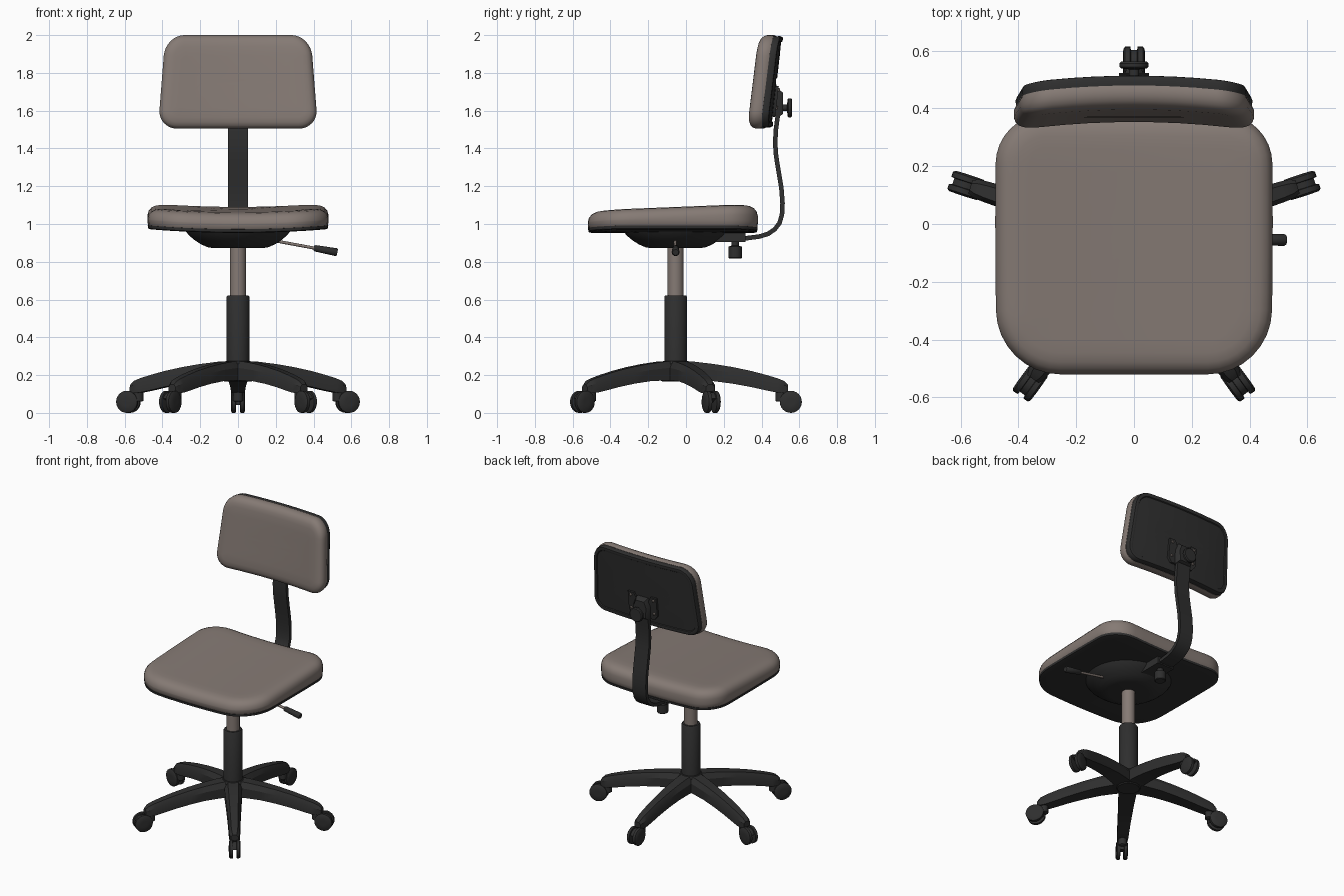
import bpy, bmesh, math
from mathutils import Vector, Matrix

if "Cube" in bpy.data.objects:
    bpy.data.objects.remove(bpy.data.objects["Cube"])


def material(name, rgb):
    m = bpy.data.materials.new(name)
    m.diffuse_color = (*rgb, 1)
    m.use_nodes = True
    m.node_tree.nodes["Principled BSDF"].inputs["Base Color"].default_value = m.diffuse_color
    return m


BLACK = material("black plastic", (0.028, 0.028, 0.028))
TAUPE = material("taupe", (0.235, 0.195, 0.175))
AXIS_Y = -0.055  # column centre


def loft(name, rings, mat, angle=40):
    """Skin closed rings of equal length, capping both ends."""
    bm = bmesh.new()
    rows = [[bm.verts.new(p) for p in ring] for ring in rings]
    n = len(rows[0])
    for a, b in zip(rows, rows[1:]):
        for i in range(n):
            j = (i + 1) % n
            bm.faces.new((a[i], a[j], b[j], b[i]))
    bm.faces.new(rows[0][::-1])
    bm.faces.new(rows[-1])
    bmesh.ops.recalc_face_normals(bm, faces=bm.faces)
    me = bpy.data.meshes.new(name)
    bm.to_mesh(me)
    bm.free()
    me.materials.append(mat)
    ob = bpy.data.objects.new(name, me)
    bpy.context.collection.objects.link(ob)
    bpy.ops.object.select_all(action='DESELECT')
    ob.select_set(True)
    bpy.context.view_layer.objects.active = ob
    bpy.ops.object.shade_smooth_by_angle(angle=math.radians(angle))
    return ob


def turned(name, profile, origin, axis, mat, n=28):
    """Round part: profile is (distance along axis, radius)."""
    q = Vector((0, 0, 1)).rotation_difference(Vector(axis).normalized())
    rings = [[Vector(origin) + q @ Vector((r * math.cos(2 * math.pi * i / n),
                                           r * math.sin(2 * math.pi * i / n), t))
              for i in range(n)] for t, r in profile]
    return loft(name, rings, mat)


def outline(hx, y0, y1, r_low, r_high, inset):
    """Rounded rectangle with subdivided straight edges."""
    hx, y0, y1 = hx - inset, y0 + inset, y1 - inset
    pts = []
    for sx, y, sy, r, a0 in ((1, y0, 1, r_low, -90), (1, y1, -1, r_high, 0),
                             (-1, y1, -1, r_high, 90), (-1, y0, 1, r_low, 180)):
        r = max(r - inset, 0.02)
        for k in range(9):
            a = math.radians(a0 + 90 * k / 8)
            pts.append(Vector((sx * (hx - r) + r * math.cos(a), y + sy * r + r * math.sin(a))))
    out = []
    for i, p in enumerate(pts):
        out.append(p)
        if i % 9 == 8:
            q = pts[(i + 1) % len(pts)]
            out += [p.lerp(q, k / 8) for k in range(1, 8)]
    return out


def padded(name, shape, layers, place, mat, angle=50):
    return loft(name, [[place(p.x, p.y, h) for p in outline(*shape, inset)]
                       for inset, h in layers], mat, angle)


# Seat: saddle-shaped cushion over a thin pan
def seat_place(x, y, h):
    rise = 0.02 * (x / 0.48) ** 2
    if h > 1.0:
        rise += 0.016 * max(-1, min(1, y / 0.4))
    return (x * (1 - 0.012 * (y / 0.45) ** 2), y, h + rise)


SEAT = (0.48, -0.52, 0.38, 0.22, 0.17)
padded("seat_cushion", SEAT,
       [(0.40, 0.965), (0.2, 0.965), (0.012, 0.965), (0.003, 0.975), (0, 1.0),
        (0, 1.02), (0.006, 1.042), (0.02, 1.06), (0.042, 1.072), (0.075, 1.078),
        (0.12, 1.08), (0.2, 1.08), (0.3, 1.08), (0.4, 1.08)], seat_place, TAUPE)
padded("seat_pan", SEAT,
       [(0.40, 0.953), (0.3, 0.953), (0.2, 0.953), (0.1, 0.953), (0.02, 0.953), (0.004, 0.957),
        (0.002, 0.972), (0.02, 0.974), (0.2, 0.974), (0.4, 0.974)], seat_place, BLACK)
turned("under_seat_bowl", [(0.872, 0.13), (0.877, 0.16), (0.892, 0.195), (0.915, 0.23),
                           (0.94, 0.26), (0.96, 0.275)], (0, AXIS_Y, 0), (0, 0, 1), BLACK, 40)


# Backrest: tilted, gently wrapped, narrower at the top
def back_place(x, z, h):
    x *= 1 - 0.075 * (z - 1.55) / 0.4
    return (x, 0.345 + h + 0.115 * (z - 1.505) - 0.03 * (x / 0.42) ** 2, z)


BACK = (0.42, 1.505, 2.0, 0.10, 0.11)
padded("backrest_cushion", BACK,
       [(0.23, 0), (0.17, 0), (0.11, 0), (0.06, 0.001), (0.035, 0.005), (0.017, 0.013),
        (0.006, 0.025), (0, 0.042), (0, 0.065), (0.006, 0.078), (0.1, 0.078), (0.23, 0.078)],
       back_place, TAUPE)
padded("backrest_shell", BACK,
       [(0.23, 0.074), (0.1, 0.074), (0.008, 0.074), (0.006, 0.1), (0.012, 0.112),
        (0.024, 0.114), (0.034, 0.112), (0.038, 0.106), (0.05, 0.106), (0.11, 0.107),
        (0.17, 0.107), (0.23, 0.107)], back_place, BLACK, 35)

# Back support bar: flat strip swept along a bent path
path = [(0.13, 0.922), (0.25, 0.922), (0.33, 0.926), (0.39, 0.934), (0.435, 0.948), (0.47, 0.972),
        (0.495, 1.005), (0.508, 1.05), (0.511, 1.11), (0.505, 1.19), (0.490, 1.28),
        (0.477, 1.36), (0.472, 1.43), (0.476, 1.5), (0.484, 1.56), (0.492, 1.62)]
path = [Vector(p) for p in path]
rings = []
for i, p in enumerate(path):
    t = (path[min(i + 1, len(path) - 1)] - path[max(i - 1, 0)]).normalized()
    nrm = Vector((-t.y, t.x)) * 0.012
    rings.append([(sx * 0.052, p.x + s * nrm.x, p.y + s * nrm.y)
                  for sx, s in ((-1, -1), (1, -1), (1, 1), (-1, 1))])
loft("back_support_bar", rings, BLACK)

# Bracket under the seat with its clamp knob
loft("bar_bracket", [[(sx * 0.065, y, z) for sx, z in ((-1, 0.905), (1, 0.905), (1, 0.958), (-1, 0.958))]
                     for y in (0.12, 0.315)], BLACK)
turned("bar_clamp_knob", [(0.818, 0.032), (0.822, 0.036), (0.88, 0.036), (0.885, 0.02), (0.91, 0.02)],
       (0, 0.26, 0), (0, 0, 1), BLACK, 20)

# Bracket on the backrest: U-shaped plate, housing, bolts and knob
u_shape = [(-0.11, 1.73), (-0.11, 1.6), (-0.085, 1.57), (0.085, 1.57), (0.11, 1.6), (0.11, 1.73),
           (0.065, 1.73), (0.045, 1.69), (-0.045, 1.69), (-0.065, 1.73)]
loft("backrest_bracket", [[(x, y + 0.115 * (z - 1.65), z) for x, z in u_shape]
                          for y in (0.455, 0.482)], BLACK)
housing = [(-0.055, 1.57), (0.055, 1.57), (0.06, 1.66), (0.04, 1.71), (-0.04, 1.71), (-0.06, 1.66)]
loft("bracket_housing", [[(x * s, y, 1.635 + (z - 1.635) * s) for x, z in housing]
                         for y, s in ((0.46, 1.05), (0.495, 1.0), (0.514, 0.8))], BLACK)
for x in (-0.088, 0.088):
    for z in (1.615, 1.71):
        turned("bracket_bolt", [(0, 0.009), (0.012, 0.009), (0.016, 0.005)],
               (x, 0.475 + 0.115 * (z - 1.65), z), (0, 1, 0), TAUPE, 12)
turned("backrest_knob", [(0.5, 0.018), (0.535, 0.018), (0.538, 0.045), (0.543, 0.05),
                         (0.556, 0.05), (0.562, 0.044)], (0, 0, 1.615), (0, 1, 0), BLACK)

# Height lever
lever = Vector((0.335, 0, -0.062)).normalized()
turned("lever_rod", [(0, 0.008), (0.24, 0.008)], (0.19, AXIS_Y, 0.912), lever, TAUPE, 12)
turned("lever_grip", [(0.215, 0.013), (0.222, 0.017), (0.335, 0.021), (0.342, 0.016)],
       (0.19, AXIS_Y, 0.912), lever, BLACK, 16)

# Gas column
turned("gas_rod", [(0.6, 0.043), (0.885, 0.043)], (0, AXIS_Y, 0), (0, 0, 1), TAUPE)
turned("column_sleeve", [(0.17, 0.06), (0.615, 0.06), (0.622, 0.055)], (0, AXIS_Y, 0), (0, 0, 1), BLACK)
turned("base_hub", [(0.165, 0.07), (0.172, 0.078), (0.262, 0.078), (0.275, 0.066)],
       (0, AXIS_Y, 0), (0, 0, 1), BLACK)

# Five legs, each with a twin-wheel caster: (radius, top, bottom, half width top, half width bottom)
sections = [(0.0, 0.275, 0.168, 0.035, 0.058), (0.10, 0.271, 0.172, 0.034, 0.056),
            (0.20, 0.259, 0.168, 0.031, 0.051), (0.30, 0.243, 0.155, 0.028, 0.046),
            (0.40, 0.222, 0.137, 0.025, 0.041), (0.48, 0.201, 0.119, 0.023, 0.038),
            (0.54, 0.183, 0.107, 0.021, 0.036), (0.575, 0.169, 0.105, 0.018, 0.033),
            (0.595, 0.150, 0.112, 0.012, 0.024)]
leg_rings = [[(r, -wb, b), (r, -wb, t - 0.35 * (t - b)), (r, -wt, t),
              (r, wt, t), (r, wb, t - 0.35 * (t - b)), (r, wb, b)] for r, t, b, wt, wb in sections]
WHEEL = (0.61, 0.0585)
hood = [(WHEEL[0] + 0.05 * math.cos(math.radians(a)), WHEEL[1] + 0.05 * math.sin(math.radians(a)))
        for a in range(20, 201, 20)]
for k in range(5):
    spin = Matrix.Translation((0, AXIS_Y, 0)) @ Matrix.Rotation(math.radians(90 + 72 * k), 4, 'Z')
    parts = [loft("base_leg", leg_rings, BLACK, 30),
             turned("caster_neck", [(0.06, 0.02), (0.064, 0.027), (0.14, 0.027)],
                    (0.555, 0, 0), (0, 0, 1), BLACK, 18),
             loft("caster_hood", [[(x, y, z) for x, z in hood] for y in (-0.015, 0.015)], BLACK)]
    for side in (-1, 1):
        parts.append(turned("caster_wheel", [(0.011, 0.05), (0.013, 0.0585), (0.031, 0.0585),
                                             (0.037, 0.05), (0.038, 0.02)],
                            (WHEEL[0], 0, WHEEL[1]), (0, side, 0), BLACK, 24))
    for ob in parts:
        ob.matrix_world = spin
